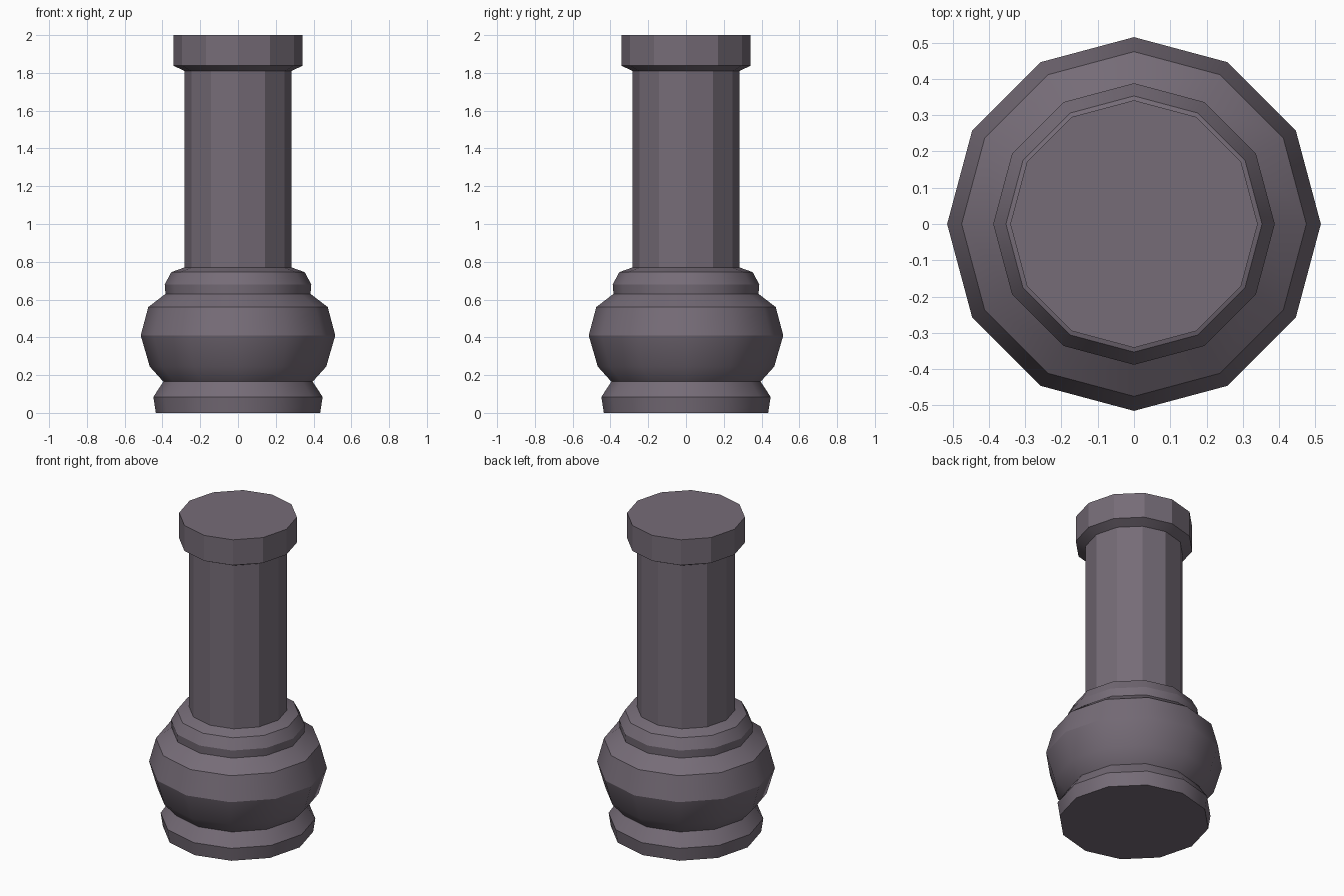
import bpy, bmesh, math

if "Cube" in bpy.data.objects:
    bpy.data.objects.remove(bpy.data.objects["Cube"])

SIDES = 12

stone = bpy.data.materials.new("mauve_grey_stone")
stone.diffuse_color = (0.18, 0.15, 0.185, 1.0)
stone.use_nodes = True
stone.node_tree.nodes["Principled BSDF"].inputs["Base Color"].default_value = stone.diffuse_color


def lathe(name, profile, cap_bottom=False, cap_top=False):
    """Turn a (radius, height) profile into a twelve-sided part."""
    bm = bmesh.new()
    rings = []
    for r, z in profile:
        rings.append([bm.verts.new((r * math.cos(math.tau * i / SIDES),
                                    r * math.sin(math.tau * i / SIDES), z))
                      for i in range(SIDES)])
    for low, high in zip(rings, rings[1:]):
        for i in range(SIDES):
            j = (i + 1) % SIDES
            bm.faces.new((low[i], low[j], high[j], high[i]))
    if cap_bottom:
        bm.faces.new(rings[0][::-1])
    if cap_top:
        bm.faces.new(rings[-1])
    mesh = bpy.data.meshes.new(name)
    bm.to_mesh(mesh)
    bm.free()
    mesh.materials.append(stone)
    obj = bpy.data.objects.new(name, mesh)
    bpy.context.collection.objects.link(obj)
    bpy.ops.object.select_all(action='DESELECT')
    obj.select_set(True)
    bpy.context.view_layer.objects.active = obj
    bpy.ops.object.shade_smooth_by_angle(angle=math.radians(29.95))
    return obj


# Parts meet ring to ring, so only the outer ends are closed
lathe("foot", [(0.435, 0), (0.448, 0.085), (0.395, 0.165)], cap_bottom=True)
lathe("bulb", [(0.395, 0.165), (0.467, 0.245), (0.515, 0.41),
               (0.475, 0.56), (0.384, 0.63)])
lathe("collar", [(0.384, 0.63), (0.388, 0.68), (0.353, 0.745), (0.284, 0.77)])
lathe("shaft", [(0.284, 0.77), (0.284, 1.81)])
lathe("cap", [(0.284, 1.81), (0.341, 1.838), (0.341, 2.0)], cap_top=True)
